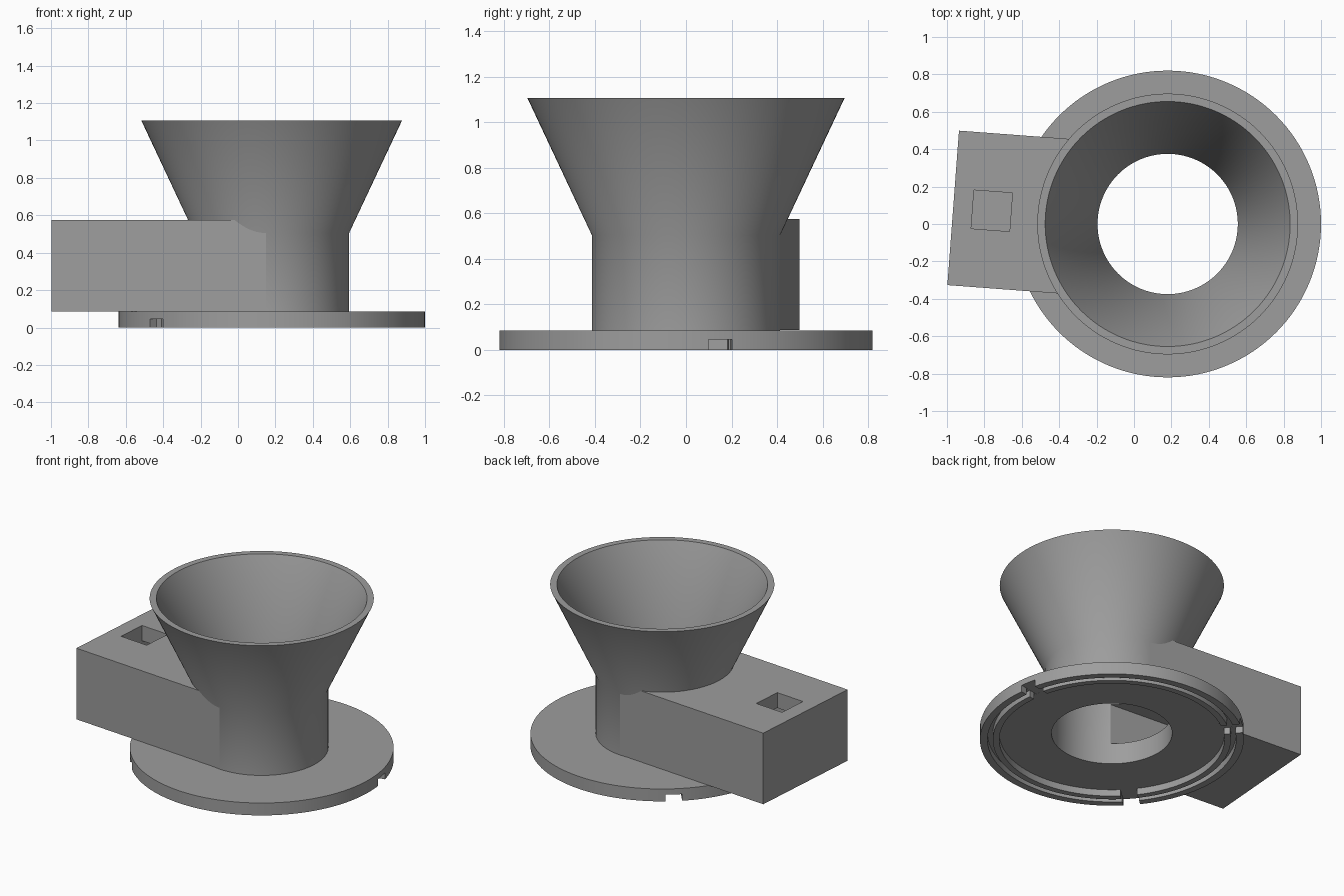
import bpy, bmesh, math
from mathutils import Matrix, Vector

if "Cube" in bpy.data.objects:
    bpy.data.objects.remove(bpy.data.objects["Cube"])

AXIS_X = 0.18
SEGMENTS = 128
DUCT = 175.7  # direction of the side duct in degrees
grey = bpy.data.materials.new("plain_grey")
grey.diffuse_color = (0.34, 0.34, 0.34, 1)
grey.use_nodes = True
grey.node_tree.nodes["Principled BSDF"].inputs["Base Color"].default_value = grey.diffuse_color


def new_object(name, bm):
    bmesh.ops.recalc_face_normals(bm, faces=bm.faces)
    mesh = bpy.data.meshes.new(name)
    bm.to_mesh(mesh)
    bm.free()
    mesh.materials.append(grey)
    obj = bpy.data.objects.new(name, mesh)
    bpy.context.collection.objects.link(obj)
    return obj


def lathe(name, profile):
    """Revolve a closed profile of (radius, height) points about the funnel axis."""
    bm = bmesh.new()
    rings = []
    for r, z in profile:
        if r == 0:
            rings.append([bm.verts.new((AXIS_X, 0, z))] * SEGMENTS)
        else:
            rings.append([bm.verts.new((AXIS_X + r * math.cos(a), r * math.sin(a), z))
                          for a in (math.tau * i / SEGMENTS for i in range(SEGMENTS))])
    for k, low in enumerate(rings):
        high = rings[(k + 1) % len(rings)]
        if low[0] is low[1] and high[0] is high[1]:
            continue
        for i in range(SEGMENTS):
            j = (i + 1) % SEGMENTS
            bm.faces.new(list(dict.fromkeys((low[i], low[j], high[j], high[i]))))
    return new_object(name, bm)


def radial_box(name, angle, r0, r1, half_width, z0, z1):
    """Box reaching outward from the funnel axis in the given direction."""
    bm = bmesh.new()
    bmesh.ops.create_cube(bm, size=1)
    for v in bm.verts:
        v.co = Vector((r0 + (v.co.x + 0.5) * (r1 - r0), v.co.y * 2 * half_width,
                       z0 + (v.co.z + 0.5) * (z1 - z0)))
    bm.transform(Matrix.Translation((AXIS_X, 0, 0)) @ Matrix.Rotation(math.radians(angle), 4, 'Z'))
    return new_object(name, bm)


def volume(mesh):
    bm = bmesh.new()
    bm.from_mesh(mesh)
    result = bm.calc_volume(signed=True)
    bm.free()
    return result


def cut(target, cutter):
    """Subtract the cutter, taking the first solver that really removes material."""
    before = volume(target.data)
    mod = target.modifiers.new("cut", 'BOOLEAN')
    mod.operation = 'DIFFERENCE'
    mod.object = cutter
    for solver in ('MANIFOLD', 'EXACT', 'FLOAT'):
        mod.solver = solver
        bpy.context.view_layer.update()
        evaluated = target.evaluated_get(bpy.context.evaluated_depsgraph_get())
        mesh = bpy.data.meshes.new_from_object(evaluated)
        if 0.01 * before < volume(mesh) < before - 1e-6:
            break
    target.modifiers.remove(mod)
    target.data = mesh
    bpy.data.objects.remove(cutter, do_unlink=True)


def passage():
    return radial_box("passage", DUCT, 0, 1.046, 0.31, 0.19, 0.47)


# Flange: recessed underside, inner ring, groove and outer rim with three notches
flange = lathe("flange", [
    (0.375, 0.045), (0.70, 0.045), (0.70, 0), (0.74, 0), (0.74, 0.045),
    (0.773, 0.045), (0.773, 0), (0.82, 0), (0.82, 0.085), (0.375, 0.085)])
for angle in (10.6, 130.0, 221.3):
    cut(flange, radial_box("notch", angle, 0.68, 0.9, 0.053, -0.05, 0.0455))

# Neck and flared hopper, opened toward the duct
funnel = lathe("funnel", [
    (0.375, 0.085), (0.414, 0.085), (0.414, 0.505), (0.697, 1.107),
    (0.655, 1.107), (0.375, 0.505)])
cut(funnel, passage())

# Hollow side duct, tangent to the neck, with a square opening on top
duct = radial_box("side_duct", DUCT, 0, 1.15, 0.414, 0.087, 0.575)
cut(duct, lathe("neck_space", [(0, 0), (0.395, 0), (0.395, 0.505), (0.677, 1.107), (0, 1.107)]))
cut(duct, passage())
cut(duct, radial_box("opening", DUCT, 0.84, 1.0459, 0.103, 0.4, 0.7))

bpy.ops.object.select_all(action='DESELECT')
for obj in (flange, funnel, duct):
    obj.select_set(True)
    bpy.context.view_layer.objects.active = obj
bpy.ops.object.shade_smooth_by_angle(angle=math.radians(30))
